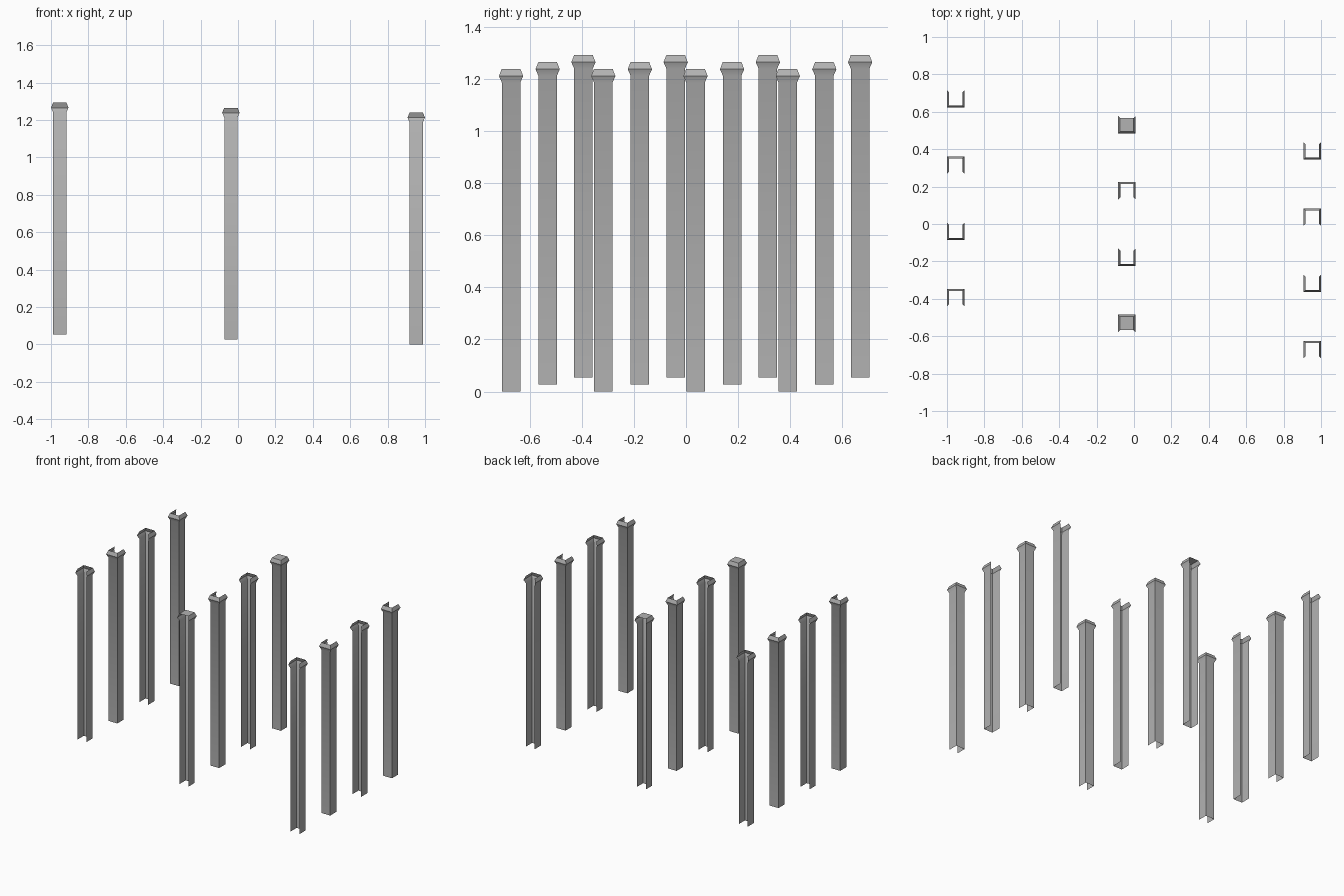
import bpy
import bmesh
import math

if "Cube" in bpy.data.objects:
    bpy.data.objects.remove(bpy.data.objects["Cube"])

grey = bpy.data.materials.new("concrete_grey")
grey.diffuse_color = (0.45, 0.45, 0.45, 1)
grey.use_nodes = True
grey.node_tree.nodes["Principled BSDF"].inputs["Base Color"].default_value = grey.diffuse_color

# Half width and height of each ring: foot, neck, lip, crown
PROFILE = [(0.0355, 0.0), (0.0355, 1.187), (0.0465, 1.212), (0.036, 1.239)]
SPACING = 0.3543


def column(name, x, y, z, open_side, capped):
    """Thin three-sided column with a flared head; open_side is +1 or -1 along y."""
    bm = bmesh.new()
    rings = []
    for half, height in PROFILE:
        corners = [(-1, 1), (-1, -1), (1, -1), (1, 1)]
        rings.append([bm.verts.new((cx * half, cy * open_side * half, height))
                      for cx, cy in corners])
    # Three walls, leaving the open side empty
    for low, high in zip(rings, rings[1:]):
        for i in range(3):
            quad = [low[i], low[i + 1], high[i + 1], high[i]]
            bm.faces.new(quad if open_side > 0 else quad[::-1])
    # Flat lid
    if capped:
        bm.faces.new(rings[-1] if open_side > 0 else rings[-1][::-1])
    mesh = bpy.data.meshes.new(name)
    bm.to_mesh(mesh)
    bm.free()
    mesh.materials.append(grey)
    obj = bpy.data.objects.new(name, mesh)
    obj.location = (x, y, z)
    bpy.context.collection.objects.link(obj)
    bpy.ops.object.select_all(action='DESELECT')
    obj.select_set(True)
    bpy.context.view_layer.objects.active = obj
    bpy.ops.object.shade_smooth_by_angle(angle=math.radians(30))


# Three rows on stepped ground: name, x, first y, base height
ROWS = [("left", -0.953, -0.394, 0.053),
        ("middle", -0.038, -0.5315, 0.026),
        ("right", 0.953, -0.672, 0.0)]

for row, x, y0, z in ROWS:
    for i in range(4):
        # Open sides alternate; only the end columns of the middle row have lids
        column(f"{row}_column_{i + 1}", x, y0 + i * SPACING, z,
               -1 if i % 2 == 0 else 1, row == "middle" and i in (0, 3))
